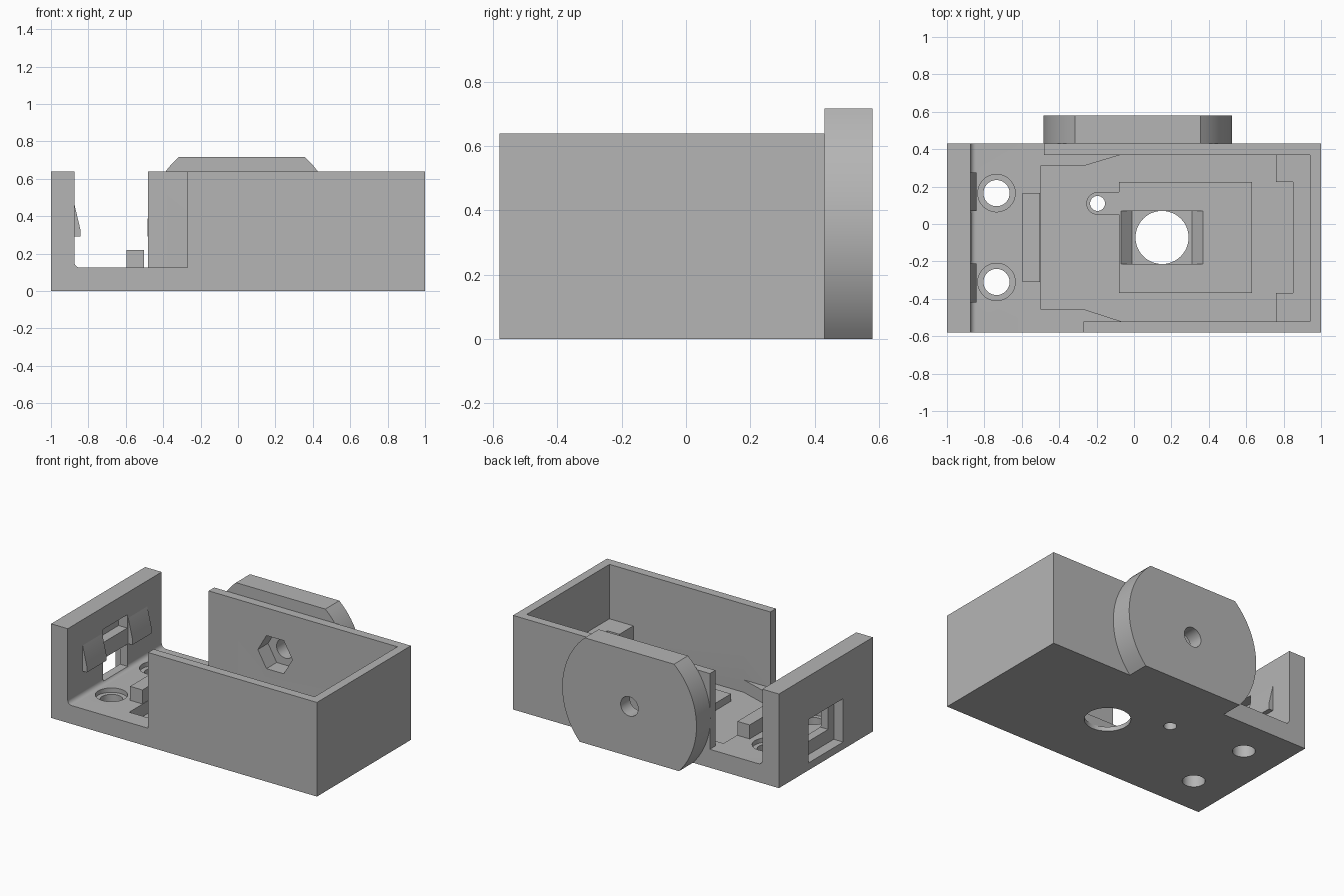
import bpy, bmesh, math
from mathutils import Vector

cube = bpy.data.objects.get("Cube")
if cube:
    bpy.data.objects.remove(cube, do_unlink=True)

GREY = (0.46, 0.46, 0.46, 1)
mat = bpy.data.materials.new("plain grey")
mat.use_nodes = True
mat.diffuse_color = GREY
mat.node_tree.nodes["Principled BSDF"].inputs["Base Color"].default_value = GREY


def prism(name, pts, axis, a, b):
    """Extrude a 2D outline along an axis from a to b."""
    place = {"x": lambda p, t: (t, p[0], p[1]),
             "y": lambda p, t: (p[0], t, p[1]),
             "z": lambda p, t: (p[0], p[1], t)}[axis]
    bm = bmesh.new()
    face = bm.faces.new([bm.verts.new(place(p, a)) for p in pts])
    ext = bmesh.ops.extrude_face_region(bm, geom=[face])
    move = Vector(place((0, 0), b - a))
    bmesh.ops.translate(bm, vec=move,
                        verts=[v for v in ext["geom"] if isinstance(v, bmesh.types.BMVert)])
    bmesh.ops.recalc_face_normals(bm, faces=bm.faces)
    me = bpy.data.meshes.new(name)
    bm.to_mesh(me)
    bm.free()
    me.materials.append(mat)
    ob = bpy.data.objects.new(name, me)
    bpy.context.collection.objects.link(ob)
    return ob


def rect(x0, x1, y0, y1):
    return [(x0, y0), (x1, y0), (x1, y1), (x0, y1)]


def arc(cx, cy, r, a0, a1, n):
    return [(cx + r * math.cos(a0 + (a1 - a0) * i / n),
             cy + r * math.sin(a0 + (a1 - a0) * i / n)) for i in range(n + 1)]


def circle(cx, cy, r, n=48):
    return arc(cx, cy, r, 0, math.tau, n)[:-1]


def select(ob):
    bpy.ops.object.select_all(action="DESELECT")
    ob.select_set(True)
    bpy.context.view_layer.objects.active = ob


def boolean(ob, other, operation="DIFFERENCE"):
    mod = ob.modifiers.new("cut", "BOOLEAN")
    mod.operation, mod.solver, mod.object = operation, "EXACT", other
    select(ob)
    bpy.ops.object.modifier_apply(modifier=mod.name)


FLOOR, RECESS, PLATFORM, TOP = 0.125, 0.04, 0.09, 0.64

# Case block, hollowed out
body = prism("case_body", rect(-1, 1, -0.58, 0.43), "z", 0, TOP)
fillet = arc(-0.845, FLOOR + 0.03, 0.03, math.pi, 1.5 * math.pi, 8)
cutters = [
    prism("gap_cutter", fillet + [(-0.48, FLOOR), (-0.48, 1), (-0.875, 1)], "y", -0.8, 0.8),
    prism("cavity_cutter", [(-0.5, -0.8), (-0.27, -0.8), (-0.27, -0.52), (0.94, -0.52),
                            (0.94, 0.37), (-0.5, 0.37)], "z", FLOOR, 1),
    prism("recess_cutter", [(-0.5, -0.455), (-0.27, -0.455), (-0.07, -0.52), (0.94, -0.52),
                            (0.94, 0.37), (-0.07, 0.37), (-0.27, 0.31), (-0.5, 0.31)],
          "z", RECESS, 0.3),
    # Socket opening through the end plate, with a latch slot above
    prism("window_cutter", rect(-0.26, 0.11, 0.05, 0.345), "x", -1.1, -0.93),
    prism("socket_cutter", rect(-0.2, 0.06, 0.14, 0.29), "x", -0.96, -0.8),
    prism("latch_cutter", rect(-0.2, 0.06, 0.4, 0.49), "x", -0.94, -0.8),
]
# Countersunk screw holes
for y in (0.165, -0.31):
    cutters.append(prism("screw_cutter", circle(-0.735, y, 0.07), "z", -0.1, 0.3))
    cutters.append(prism("head_cutter", circle(-0.735, y, 0.1), "z", 0.095, 0.3))

# Raised platform with a boss around the small hole
platform = prism("sensor_platform", rect(-0.08, 0.63, -0.37, 0.225), "z", 0.035, PLATFORM)
boss = prism("boss", arc(-0.195, 0.11, 0.06, math.pi / 2, 1.5 * math.pi, 16)
             + [(-0.05, 0.05), (-0.05, 0.17)], "z", 0.035, PLATFORM)
boolean(platform, boss, "UNION")
shared = [
    prism("funnel_cutter", [(-0.07, PLATFORM), (-0.01, 0.03), (0.31, 0.03), (0.37, PLATFORM),
                            (0.37, 0.3), (-0.07, 0.3)], "y", -0.215, 0.07),
    prism("round_cutter", circle(0.15, -0.072, 0.142), "z", -0.1, 0.3),
    prism("pin_cutter", circle(-0.195, 0.11, 0.04, 32), "z", -0.1, 0.3),
]

# Mounting disc with flat top and bottom
CX, CZ, R, DTOP = 0.02, 0.34, 0.505, 0.717
up, down = math.asin((DTOP - CZ) / R), math.asin(CZ / R)
disc = prism("mounting_disc", arc(CX, CZ, R, -down, up, 24)
             + arc(CX, CZ, R, math.pi - up, math.pi + down, 24), "y", 0.43, 0.58)
mount = [prism("nut_cutter", circle(CX, CZ, 0.13, 6), "y", 0.3, 0.48),
         prism("bolt_cutter", circle(CX, CZ, 0.066, 32), "y", 0.3, 0.7)]

for target, tools in ((body, cutters + shared + mount[:1]), (platform, shared), (disc, mount)):
    for tool in tools:
        boolean(target, tool)
for tool in cutters + shared + mount + [boss]:
    bpy.data.objects.remove(tool, do_unlink=True)

# Small fittings: stop block, corner ledge, snap clips
parts = [body, platform, disc]
parts.append(prism("stop_block", rect(-0.595, -0.502, -0.31, 0.165), "z", FLOOR - 0.01, 0.22))
parts.append(prism("board_ledge", [(0.76, 0.37), (0.76, 0.225), (0.85, 0.225), (0.85, -0.37),
                                   (0.76, -0.37), (0.76, -0.52), (0.95, -0.52), (0.95, 0.37)],
                   "z", 0.03, 0.27))
for name, y0, y1 in (("front_clip", -0.42, -0.21), ("back_clip", 0.07, 0.275)):
    parts.append(prism(name, [(-0.88, 0.29), (-0.843, 0.29), (-0.843, 0.33),
                              (-0.875, 0.465), (-0.88, 0.465)], "y", y0, y1))

for ob in parts:
    select(ob)
    bpy.ops.object.shade_smooth_by_angle(angle=math.radians(30))
